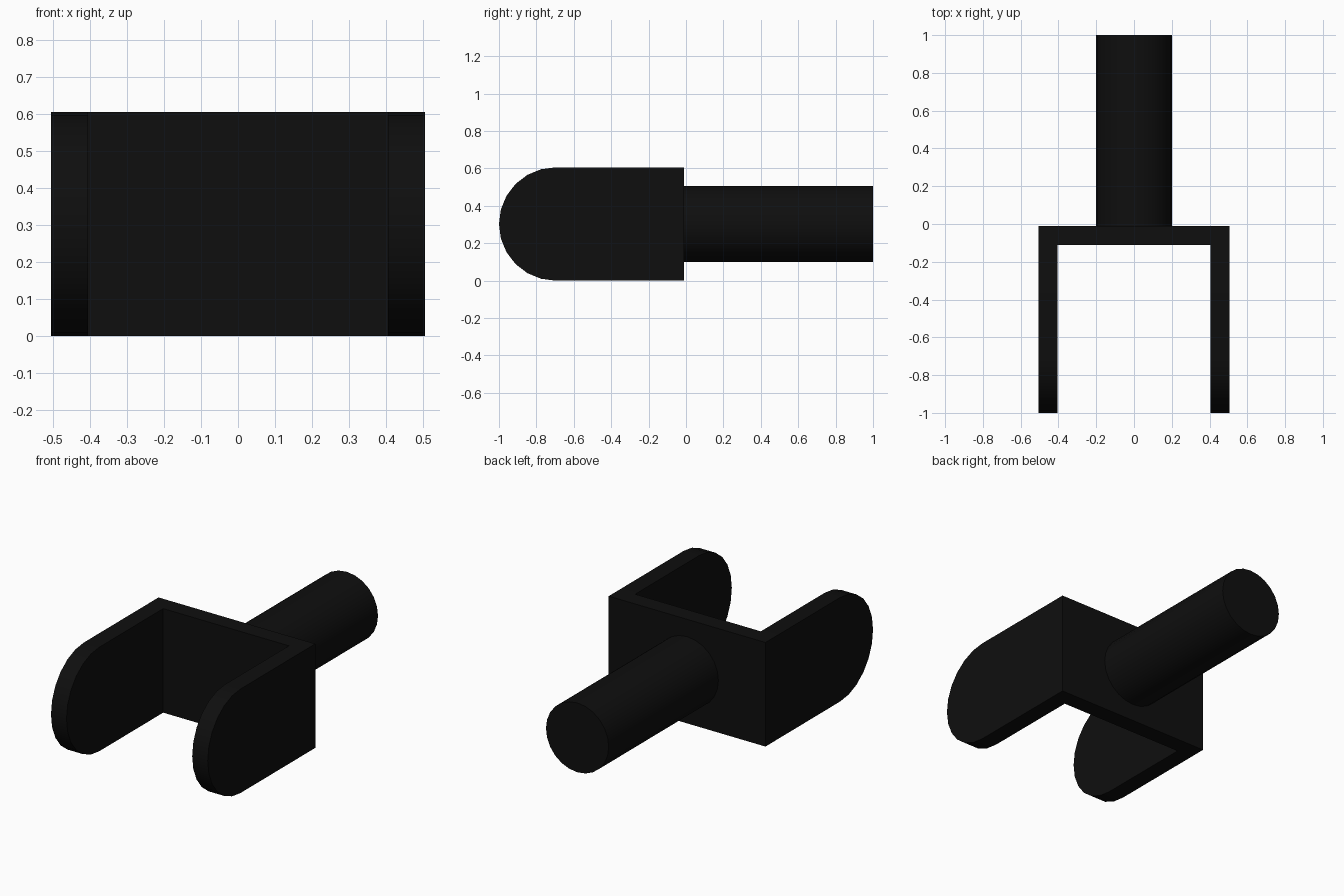
import bpy, bmesh, math
from mathutils import Matrix

if "Cube" in bpy.data.objects:
    bpy.data.objects.remove(bpy.data.objects["Cube"])

HALF_W, THICK = 0.505, 0.1
R = 0.303              # radius of the rounded arm ends, half the height
BACK_Y, FRONT_Y = -0.01, -1.0

black = bpy.data.materials.new("black")
black.diffuse_color = (0.0045, 0.0045, 0.0045, 1)
black.use_nodes = True
black.node_tree.nodes["Principled BSDF"].inputs["Base Color"].default_value = black.diffuse_color


def add_object(name, bm):
    bmesh.ops.recalc_face_normals(bm, faces=bm.faces[:])
    mesh = bpy.data.meshes.new(name)
    bm.to_mesh(mesh)
    bm.free()
    mesh.materials.append(black)
    obj = bpy.data.objects.new(name, mesh)
    bpy.context.collection.objects.link(obj)
    return obj


def smooth(obj):
    bpy.ops.object.select_all(action='DESELECT')
    obj.select_set(True)
    bpy.context.view_layer.objects.active = obj
    bpy.ops.object.shade_smooth_by_angle(angle=math.radians(30))


# Fork arms: side profile with a half-round front end, extruded across x
def arm(name, x0):
    steps = 12
    profile = [(BACK_Y, 0), (BACK_Y, 2 * R)]
    for i in range(steps + 1):
        a = math.pi / 2 + math.pi * i / steps
        profile.append((FRONT_Y + R + R * math.cos(a), R + R * math.sin(a)))
    bm = bmesh.new()
    face = bm.faces.new([bm.verts.new((x0, y, z)) for y, z in profile])
    side = bmesh.ops.extrude_face_region(bm, geom=[face])
    verts = [v for v in side["geom"] if isinstance(v, bmesh.types.BMVert)]
    bmesh.ops.translate(bm, verts=verts, vec=(THICK, 0, 0))
    smooth(add_object(name, bm))


arm("left_arm", -HALF_W)
arm("right_arm", HALF_W - THICK)

# Back plate joining the two arms
bm = bmesh.new()
bmesh.ops.create_cube(bm, size=1)
bmesh.ops.scale(bm, verts=bm.verts, vec=(2 * (HALF_W - THICK), THICK, 2 * R))
bmesh.ops.translate(bm, verts=bm.verts, vec=(0, BACK_Y - THICK / 2, R))
add_object("back_plate", bm)

# Round shaft reaching backwards from the plate
length = 1.0 - BACK_Y
bm = bmesh.new()
bmesh.ops.create_cone(
    bm, cap_ends=True, segments=24, radius1=0.202, radius2=0.202, depth=length,
    matrix=Matrix.Translation((0, BACK_Y + length / 2, R)) @ Matrix.Rotation(math.pi / 2, 4, 'X'))
smooth(add_object("shaft", bm))
